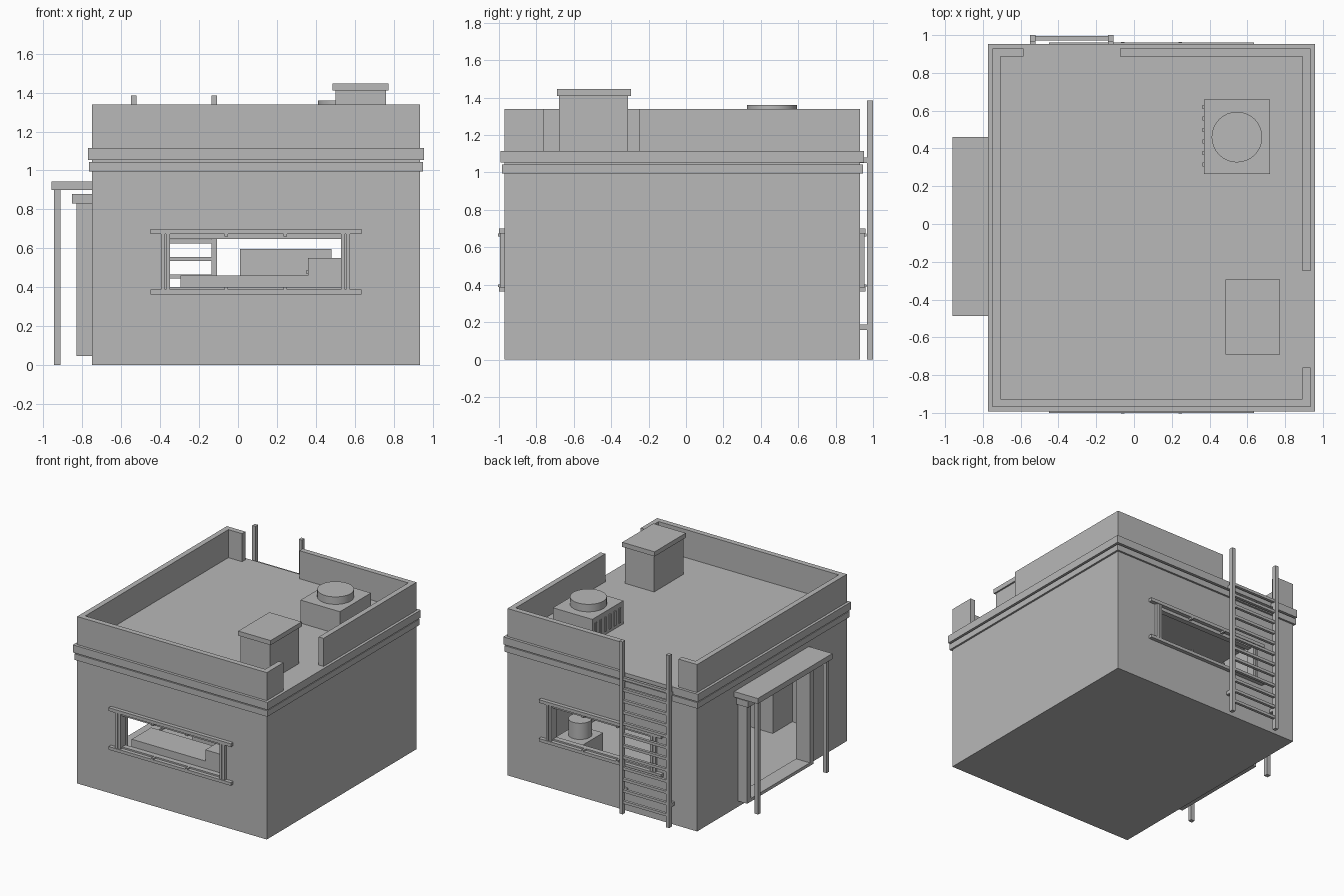
import bpy
import bmesh

cube = bpy.data.objects.get("Cube")
if cube:
    bpy.data.objects.remove(cube, do_unlink=True)

grey = bpy.data.materials.new("plain_grey")
grey.use_nodes = True
tone = (0.48, 0.48, 0.48, 1)
grey.diffuse_color = tone
for node in grey.node_tree.nodes:
    if node.type == 'BSDF_PRINCIPLED':
        node.inputs["Base Color"].default_value = tone


def finish(name, bm):
    bmesh.ops.recalc_face_normals(bm, faces=bm.faces)
    mesh = bpy.data.meshes.new(name)
    bm.to_mesh(mesh)
    bm.free()
    mesh.materials.append(grey)
    obj = bpy.data.objects.new(name, mesh)
    bpy.context.collection.objects.link(obj)
    return obj


def prism(name, outline, z0, z1):
    """Extrude a flat outline from z0 up to z1."""
    bm = bmesh.new()
    face = bm.faces.new([bm.verts.new((x, y, z0)) for x, y in outline])
    top = bmesh.ops.extrude_face_region(bm, geom=[face])["geom"]
    for v in top:
        if isinstance(v, bmesh.types.BMVert):
            v.co.z = z1
    return finish(name, bm)


def box(name, x, y, z):
    """Box from three (low, high) ranges."""
    return prism(name, [(x[0], y[0]), (x[1], y[0]), (x[1], y[1]), (x[0], y[1])], *z)


def disc(name, x, y, r, z0, z1, sides=32):
    bm = bmesh.new()
    bmesh.ops.create_cone(bm, cap_ends=True, segments=sides, radius1=r, radius2=r, depth=z1 - z0)
    bmesh.ops.translate(bm, verts=bm.verts, vec=(x, y, (z0 + z1) / 2))
    obj = finish(name, bm)
    bpy.ops.object.select_all(action='DESELECT')
    obj.select_set(True)
    bpy.context.view_layer.objects.active = obj
    bpy.ops.object.shade_smooth_by_angle()
    return obj


def cut(target, cutter):
    mod = target.modifiers.new("opening", 'BOOLEAN')
    mod.operation = 'DIFFERENCE'
    mod.solver = 'EXACT'
    mod.object = cutter
    bpy.context.view_layer.objects.active = target
    bpy.ops.object.modifier_apply(modifier=mod.name)
    bpy.data.objects.remove(cutter, do_unlink=True)


# Main outline of the house and wall thickness
L, R, F, B = -0.75, 0.935, -0.97, 0.93
T = 0.043
DECK = 1.115

# Hollow walls with two windows and a doorway
walls = box("house_walls", (L, R), (F, B), (0, 1.06))
cut(walls, box("room_cutter", (L + T, R - T), (F + T, B - T), (0.05, 0.99)))
cut(walls, box("window_cutter", (-0.35, 0.53), (F - 0.1, B + 0.1), (0.4, 0.648)))
cut(walls, box("door_cutter", (L - 0.1, L + 0.1), (-0.385, 0.36), (0.07, 0.83)))

# Roof bands
for name, out, z in (("lower_roof_band", 0.015, (0.995, 1.043)), ("roof_slab", 0.022, (1.054, DECK))):
    box(name, (L - out, R + out), (F - out, B + out), z)

# Parapet in two pieces with gaps for the ladder and the roof edge
l, r, f, b = L + T, R - T, F + T, B - T
prism("front_parapet", [(-0.585, B), (L, B), (L, F), (R, F), (R, -0.76), (r, -0.76),
                        (r, f), (l, f), (l, b), (-0.585, b)], DECK, 1.34)
prism("back_parapet", [(-0.075, B), (-0.075, b), (r, b), (r, -0.25), (R, -0.25), (R, B)], DECK, 1.34)

# Roof hatch box with its cap
box("roof_box", (0.5, 0.76), (-0.68, -0.31), (DECK, 1.41))
box("roof_box_cap", (0.485, 0.773), (-0.69, -0.295), (1.41, 1.447))

# Cooling unit with round fan cover and side slats
box("cooling_unit", (0.37, 0.72), (0.265, 0.66), (DECK, 1.3))
disc("fan_cover", 0.545, 0.46, 0.134, 1.3, 1.36)
for i in range(6):
    y = 0.315 + i * 0.061
    box("cooling_slat", (0.363, 0.372), (y - 0.01, y + 0.01), (1.14, 1.26))


# Shutter rails, bars and stops on one window
def window_trim(side, wall):
    def depth(d):
        return tuple(sorted((wall, wall + side * d)))
    for z in ((0.674, 0.7), (0.363, 0.388)):
        box("window_rail", (-0.45, 0.636), depth(0.03), z)
    for x in (-0.395, -0.371, 0.53, 0.556):
        box("window_bar", (x, x + 0.021), depth(0.024), (0.388, 0.674))
    for x in (-0.06, 0.244):
        for z in ((0.659, 0.674), (0.388, 0.4)):
            box("rail_stop", (x - 0.009, x + 0.009), depth(0.034), z)


window_trim(-1, F)
window_trim(1, B)

# Ladder
for x in (-0.551, -0.137):
    box("ladder_rail", (x, x + 0.029), (0.967, 1.0), (0, 1.385))
    for z in (0.172, 1.065):
        box("ladder_bracket", (x, x + 0.029), (B, 0.97), (z - 0.014, z + 0.014))
for i in range(12):
    z = 0.095 + i * 0.09
    box("ladder_rung", (-0.53, -0.13), (0.972, 0.994), (z - 0.011, z + 0.011))

# Door frame
for y in (-0.435, 0.36):
    box("door_jamb", (-0.83, L), (y, y + 0.05), (0.045, 0.83))
box("door_lintel", (-0.854, L), (-0.455, 0.43), (0.83, 0.88))
box("door_sill", (-0.83, L), (-0.385, 0.36), (0.045, 0.07))

# Canopy on two posts
box("canopy", (-0.96, L), (-0.487, 0.46), (0.9, 0.944))
for y in (-0.465, 0.405):
    box("canopy_post", (-0.947, -0.913), (y, y + 0.032), (0, 0.9))

# Furniture inside
box("counter", (-0.295, 0.36), (f, -0.68), (0.05, 0.46))
box("cabinet", (0.36, 0.6), (f, -0.68), (0.05, 0.55))
box("cabinet_knob", (0.35, 0.36), (-0.82, -0.8), (0.47, 0.485))
box("large_chest", (0.01, 0.48), (-0.6, -0.25), (0.05, 0.595))
box("stove", (0.33, 0.57), (0.58, 0.84), (0.05, 0.37))
disc("stove_pot", 0.45, 0.7, 0.087, 0.37, 0.5, 24)
